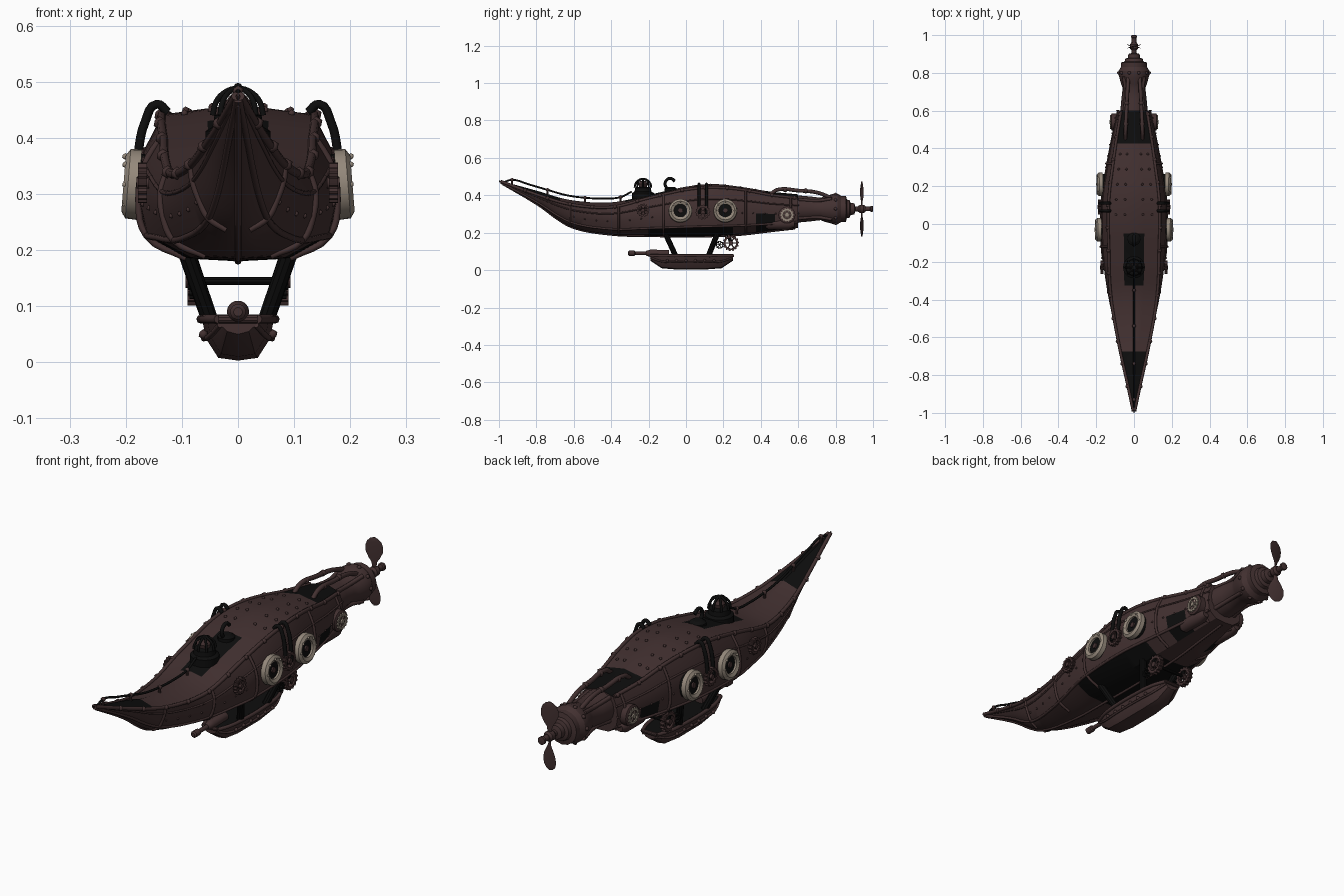
import bpy, bmesh, math
from math import sin, cos, pi
from mathutils import Vector, Matrix

cube = bpy.data.objects.get("Cube")
if cube:
    bpy.data.objects.remove(cube)


def material(name, rgb):
    m = bpy.data.materials.new(name)
    m.use_nodes = True
    m.diffuse_color = (*rgb, 1)
    m.node_tree.nodes["Principled BSDF"].inputs["Base Color"].default_value = (*rgb, 1)
    return m


BROWN = material("dark brown", (.055, .03, .03))
BLACK = material("soot black", (.004, .004, .004))
CREAM = material("aged cream", (.3, .25, .2))


def finish(bm, name, *mats, rule=None, angle=30):
    bmesh.ops.recalc_face_normals(bm, faces=bm.faces)
    if rule:
        for f in bm.faces:
            f.material_index = rule(f.calc_center_median(), f.normal)
    me = bpy.data.meshes.new(name)
    bm.to_mesh(me)
    bm.free()
    ob = bpy.data.objects.new(name, me)
    bpy.context.collection.objects.link(ob)
    for m in mats:
        me.materials.append(m)
    bpy.ops.object.select_all(action="DESELECT")
    ob.select_set(True)
    bpy.context.view_layer.objects.active = ob
    bpy.ops.object.shade_smooth_by_angle(angle=math.radians(angle))
    return ob


def loft(name, rings, *mats, rule=None, closed=False):
    """Skin a list of closed rings; cap the ends, or join last to first."""
    bm = bmesh.new()
    rows = [[bm.verts.new(p) for p in ring] for ring in rings]
    n = len(rows[0])
    pairs = list(zip(rows, rows[1:])) + ([(rows[-1], rows[0])] if closed else [])
    for a, b in pairs:
        for i in range(n):
            k = (i + 1) % n
            bm.faces.new((a[i], a[k], b[k], b[i]))
    if not closed:
        bm.faces.new(rows[0])
        bm.faces.new(rows[-1])
    return finish(bm, name, *mats, rule=rule)


def lathe(name, profile, center, axis, mat, n=20, closed=False):
    """Turn (radius, offset) pairs around an axis through center."""
    q = Vector((0, 0, 1)).rotation_difference(Vector(axis))
    rings = [[Vector(center) + q @ Vector((r * cos(2 * pi * i / n), r * sin(2 * pi * i / n), h))
              for i in range(n)] for r, h in profile]
    return loft(name, rings, mat, closed=closed)


def rod(name, a, b, r, mat, n=10):
    d = Vector(b) - Vector(a)
    return lathe(name, [(r, 0), (r, d.length)], a, d.normalized(), mat, n)


def tube(name, pts, r, mat):
    cu = bpy.data.curves.new(name, "CURVE")
    cu.dimensions = "3D"
    cu.bevel_depth, cu.bevel_resolution, cu.resolution_u = r, 2, 4
    cu.use_fill_caps = True
    sp = cu.splines.new("BEZIER")
    sp.bezier_points.add(len(pts) - 1)
    for bp, p in zip(sp.bezier_points, pts):
        bp.co = p
        bp.handle_left_type = bp.handle_right_type = "AUTO"
    cu.materials.append(mat)
    ob = bpy.data.objects.new(name, cu)
    bpy.context.collection.objects.link(ob)


def balls(name, points, r, mat):
    bm = bmesh.new()
    for p in points:
        bmesh.ops.create_icosphere(bm, subdivisions=1, radius=r, matrix=Matrix.Translation(p))
    finish(bm, name, mat, angle=60)


def gear(name, c, r, thick, mat, teeth=14):
    """Toothed ring with hub and spokes, turning about x."""
    n = teeth * 4
    outer = [r if i % 4 < 2 else r * .87 for i in range(n)]
    rings = []
    for inner, h in ((0, -1), (0, 1), (1, 1), (1, -1)):
        rings.append([Vector(c) + Vector((h * thick / 2, cos(2 * pi * i / n) * (r * .65 if inner else outer[i]),
                                          sin(2 * pi * i / n) * (r * .65 if inner else outer[i]))) for i in range(n)])
    loft(name, rings, mat, closed=True)
    for i in range(3):
        d = Vector((0, cos(i * pi / 3), sin(i * pi / 3))) * r * .7
        rod(name + "_spoke", Vector(c) - d, Vector(c) + d, r * .09, mat, 6)
    lathe(name + "_hub", [(r * .28, -thick * .7), (r * .28, thick * .7)], c, (1, 0, 0), mat, 12)


# Hull stations: y, half width, keel z, gunwale z, ridge z
STATIONS = [Vector(s) for s in (
    (-1, .002, .472, .478, .48), (-.8, .045, .355, .405, .425), (-.62, .088, .234, .352, .375),
    (-.4, .14, .19, .337, .362), (-.2, .17, .183, .385, .402), (0, .18, .18, .43, .446),
    (.15, .174, .182, .442, .46), (.3, .15, .19, .43, .444), (.45, .122, .208, .402, .42),
    (.6, .09, .225, .385, .405))]
V_BOW = (0, .14, .5, .72, .9, 1)
FULL = (0, .52, .92, 1, .94, .76)
RISE = (0, .02, .2, .48, .76, 1)


def station(y):
    i = max(k for k in range(len(STATIONS) - 1) if STATIONS[k][0] <= y + 1e-6)
    a, b = STATIONS[i], STATIONS[i + 1]
    span = b[0] - a[0]
    u = (y - a[0]) / span
    pre, post = STATIONS[max(i - 1, 0)], STATIONS[min(i + 2, len(STATIONS) - 1)]
    ma = (b - pre) / (b[0] - pre[0]) * span
    mb = (post - a) / (post[0] - a[0]) * span
    h = u * u * (3 - 2 * u)
    return a * (1 - h) + b * h + ma * u * (1 - u) ** 2 - mb * u * u * (1 - u)


def hull_point(y, j, side=1, out=0):
    _, w, keel, edge, ridge = station(y)
    if j == 6:
        return Vector((0, y, ridge + out))
    k = min(max((y + .75) / .6, 0), 1)
    x = w * (V_BOW[j] * (1 - k) + FULL[j] * k)
    return Vector((side * (x + out), y, keel + RISE[j] * (edge - keel)))


def hull_paint(c, n):
    y, x = c.y, abs(c.x)
    deck = n.z > .5
    bow = deck and y < -.68
    cockpit = deck and -.33 < y < -.04 and x < .05
    stern = deck and y > .43
    belly = n.z < -.8 and -.2 < y < .25
    recess = .38 < y < .47 and .2 < c.z < .32 and x > .08
    return int(bow or cockpit or stern or belly or recess)


rings = []
for i in range(65):
    y = -1 + i * .025
    half = [hull_point(y, j) for j in range(7)]
    # extra deck row allows the painted centre panel
    half.insert(6, half[5].lerp(half[6], .6))
    rings.append(half + [Vector((-p.x, p.y, p.z)) for p in half[-2:0:-1]])
loft("hull", rings, BROWN, BLACK, rule=hull_paint)

# Gunwale, belt and bow ribs, with rivet rows
for s in (-1, 1):
    for j, r in ((5, .008), (4, .004), (2, .006)):
        tube("hull_rail", [hull_point(-.99 + i * .0755, j, s) for i in range(22)], r, BROWN)
    balls("rail_knobs", [hull_point(-.86 + i * .12, 5, s, .003) for i in range(13)], .012, BROWN)
    for j in (2, 3, 4):
        balls("rivets", [hull_point(-.6 + i * .06, j, s) for i in range(21)], .005, BROWN)
    balls("deck_rivets", [hull_point(y, 5, s).lerp(hull_point(y, 6), f) + Vector((0, 0, .002))
                          for y in (.05, .13, .21, .29, .37) for f in (.3, .65)], .007, BROWN)
    for y in (-.62, -.36, -.12, .32, .56):
        tube("hull_rib", [hull_point(y, j, s, .001) for j in range(1, 6)], .006, BROWN)
    for y in (.07, .11):
        tube("side_pipe", [(s * .125, y, .445), (s * .145, y, .46), (s * .165, y, .43),
                           (s * .178, y, .37), (s * .182, y, .3)], .008, BLACK)
tube("keel", [hull_point(-.98 + i * .071, 0) for i in range(23)], .006, BROWN)

# Portholes and side wheels
for s in (-1, 1):
    for y, x in ((-.03, .18), (.21, .172)):
        c, axis = (s * x, y, .317), Vector((s, 0, .08)).normalized()
        lathe("porthole_housing", [(.055, -.025), (.055, .01)], c, axis, BLACK, 24)
        lathe("porthole_ring", [(.034, 0), (.036, .018), (.05, .024), (.062, .016), (.063, -.004)],
              c, axis, CREAM, 28, closed=True)
        lathe("porthole_boss", [(.014, .0), (.012, .016)], c, axis, BROWN, 12)
        balls("porthole_bolts", [Vector(c) + Vector((s * .021, .05 * cos(a * pi / 4), .05 * sin(a * pi / 4)))
                                 for a in range(8)], .006, CREAM)
    gear("side_gear", (s * .182, .09, .31), .04, .016, BROWN)
    gear("bow_gear", (s * .17, -.23, .32), .036, .016, BROWN)
    lathe("stern_housing", [(.045, -.05), (.045, .01), (.035, .015)], (s * .108, .54, .295), (s, 0, 0), BROWN)
    gear("stern_gear", (s * .122, .54, .295), .036, .012, CREAM)
    lathe("stern_canister", [(.015, 0), (.028, .02), (.028, .13), (.015, .16)], (s * .085, .42, .245), (0, 1, 0), BROWN, 14)
    tube("stern_pipe", [(s * .045, .45, .405), (s * .045, .49, .43), (s * .04, .6, .425),
                        (s * .035, .7, .415), (s * .03, .78, .385)], .01, BROWN)
    balls("pipe_joint", [Vector((s * .043, .53, .43)), Vector((s * .038, .64, .424))], .015, BROWN)

# Tail cone, collar and shaft
tail = lathe("tail", [(.076, -.04), (.067, .06), (.06, .12), (.068, .14), (.076, .17), (.082, .19), (.082, .21),
                      (.07, .23), (.07, .255), (.05, .26), (.046, .275), (.032, .28), (.03, .3), (.013, .305),
                      (.012, .385), (.017, .388), (.017, .398), (.008, .4)], (0, .6, .327), (0, 1, 0), BROWN, 16)
balls("collar_bolts", [Vector((.081 * cos(i * pi / 5), .8, .327 + .081 * sin(i * pi / 5))) for i in range(10)], .01, BROWN)
for f in (1, 3, 5, 7):
    c, d = cos(f * pi / 4), sin(f * pi / 4)
    tube("tail_brace", [(.072 * c, .6, .327 + .072 * d), (.063 * c, .7, .327 + .063 * d),
                        (.078 * c, .78, .327 + .078 * d)], .009, BROWN)

# Two-bladed propeller
lathe("propeller_hub", [(.015, -.02), (.022, -.01), (.022, .01), (.015, .02)], (0, .94, .327), (0, 1, 0), BROWN, 16)
for s in (-1, 1):
    rings = []
    for h, w in ((.01, .008), (.04, .011), (.06, .024), (.085, .036), (.11, .038), (.13, .031), (.143, .018), (.148, .005)):
        twist = .45 - 2 * h
        rings.append([(w * a * cos(twist) - t * sin(twist), .94 + s * (w * a * sin(twist) + t * cos(twist)), .327 + s * h)
                      for a, t in ((-1, 0), (0, -.004), (1, 0), (0, .004))])
    loft("propeller_blade", rings, BROWN)

# Deck cage, base and hooked vent
lathe("cage_base", [(.058, -.02), (.058, .012), (.045, .02), (.042, .04), (.03, .045)], (0, -.23, .4), (0, 0, 1), BLACK)
for i in range(4):
    a = i * pi / 4
    tube("cage_bar", [(.045 * cos(t) * cos(a), -.23 + .045 * cos(t) * sin(a), .44 + .048 * sin(t))
                      for t in [k * pi / 6 for k in range(7)]], .005, BLACK)
lathe("cage_lamp", [(.02, 0), (.024, .02), (.015, .035), (.004, .04)], (0, -.23, .44), (0, 0, 1), BROWN, 12)
tube("hooked_vent", [(0, -.07, .42), (0, -.11, .45), (0, -.105, .48), (0, -.08, .49), (0, -.06, .475)], .008, BLACK)
lathe("vent_base", [(.035, 0), (.035, .02), (.02, .03)], (0, -.08, .415), (0, 0, 1), BLACK, 14)

# Bow cable on short posts
cable = [hull_point(y, 6, out=.022) for y in (-.93, -.84, -.74, -.64, -.54, -.44, -.35)]
tube("bow_cable", [hull_point(-.97, 6)] + cable + [Vector((0, -.29, .42))], .005, BLACK)
for p in cable[::2]:
    rod("cable_post", p - Vector((0, 0, .035)), p, .006, BROWN, 8)
balls("cable_knobs", cable[::2], .011, BROWN)

# Gondola: boat hull, rim, cabin and gun
GONDOLA = ((-.19, .035, .055), (-.13, .055, .015), (-.05, .064, .008), (.1, .064, .008), (.19, .055, .015), (.25, .035, .055))
rings = []
for y, w, z in GONDOLA:
    half = [(0, z - .005), (w * .55, z), (w * .9, z + (.078 - z) * .5), (w, .078)]
    rings.append([(x, y, h) for x, h in half] + [(-x, y, h) for x, h in half[:0:-1]])
loft("gondola", rings, BROWN, BLACK, rule=lambda c, n: int(n.z > .9))
for s in (-1, 1):
    tube("gondola_rim", [(s * w, y, .077) for y, w, z in GONDOLA], .008, BROWN)
    tube("gondola_belt", [(s * w * .92, y, z * .5 + .039) for y, w, z in GONDOLA], .005, BROWN)
    balls("gondola_bolts", [Vector((s * .062, -.1 + i * .05, .05)) for i in range(6)], .009, BROWN)
    rod("front_strut", (s * .092, -.11, .195), (s * .05, -.055, .075), .015, BLACK)
    rod("rear_strut", (s * .092, .17, .2), (s * .05, .12, .075), .015, BLACK)
    gear("drive_gear", (s * .08, .24, .145), .044, .02, BROWN)
    gear("small_gear", (s * .078, .18, .135), .022, .016, BLACK, 10)
    rod("gear_hanger", (s * .08, .24, .145), (s * .08, .22, .21), .01, BLACK)
rod("gear_axle", (-.08, .24, .145), (.08, .24, .145), .007, BLACK)
for y, w in ((-.19, .035), (.25, .035)):
    rod("gondola_end_rim", (-w, y, .077), (w, y, .077), .008, BROWN)
lathe("gun", [(.018, 0), (.02, .1), (.014, .12), (.009, .125), (.009, .18), (.014, .185), (.014, .215), (.008, .22)],
      (0, -.09, .09), (0, -1, 0), BROWN, 14)
